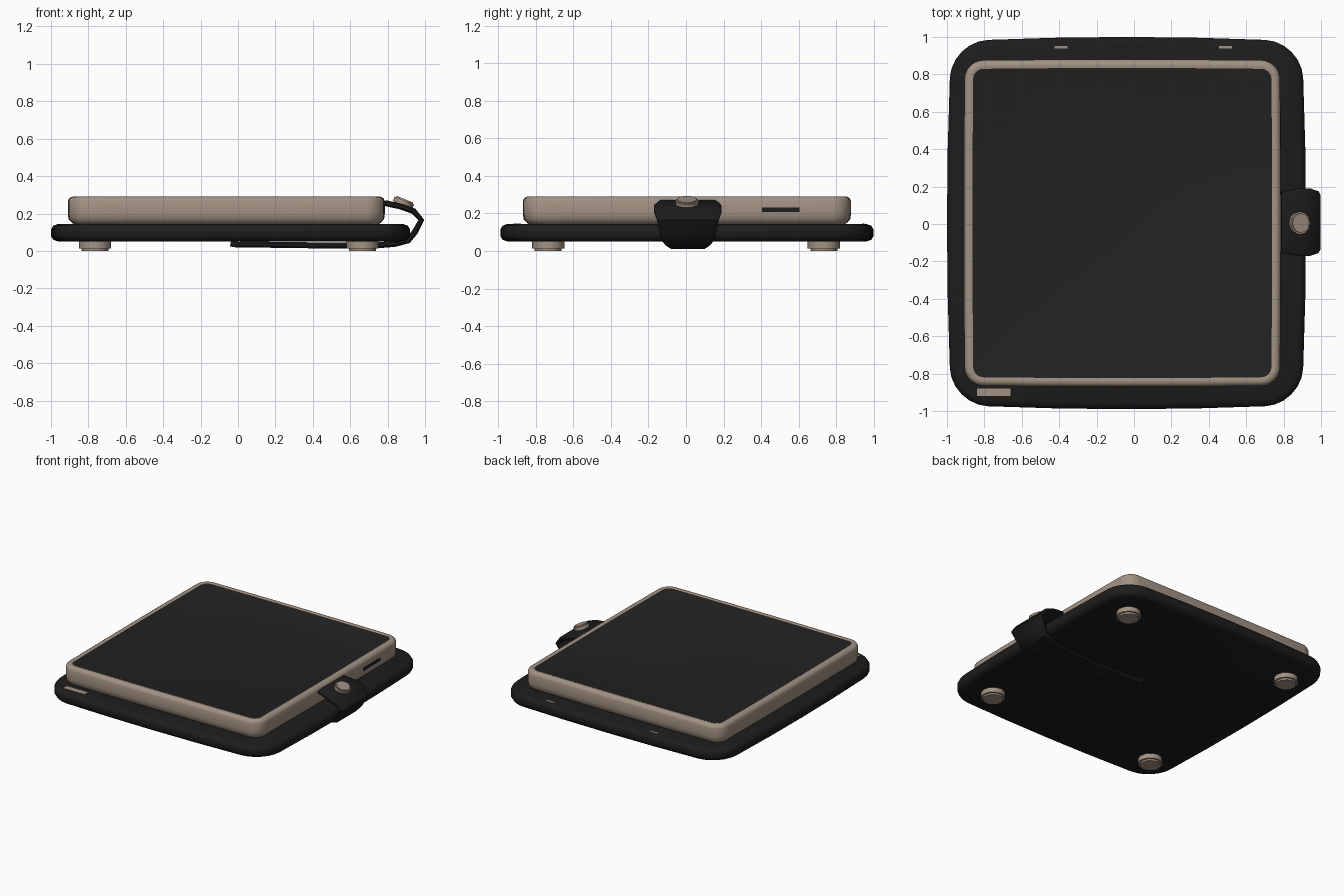
import bpy, bmesh, math
from mathutils import Vector

cube = bpy.data.objects.get("Cube")
if cube:
    bpy.data.objects.remove(cube, do_unlink=True)


def material(name, color):
    m = bpy.data.materials.new(name)
    m.use_nodes = True
    m.diffuse_color = (*color, 1)
    bsdf = m.node_tree.nodes["Principled BSDF"]
    bsdf.inputs["Base Color"].default_value = (*color, 1)
    bsdf.inputs["Roughness"].default_value = 0.8
    return m


BLACK = material("black rubber", (0.012, 0.012, 0.012))
PANEL = material("charcoal panel", (0.016, 0.016, 0.016))
BEIGE = material("warm beige", (0.36, 0.285, 0.225))


def finish(name, bm, mats, angle=40):
    bmesh.ops.recalc_face_normals(bm, faces=bm.faces)
    me = bpy.data.meshes.new(name)
    bm.to_mesh(me)
    bm.free()
    for m in mats:
        me.materials.append(m)
    ob = bpy.data.objects.new(name, me)
    bpy.context.collection.objects.link(ob)
    bpy.ops.object.select_all(action='DESELECT')
    ob.select_set(True)
    bpy.context.view_layer.objects.active = ob
    bpy.ops.object.shade_smooth_by_angle(angle=math.radians(angle))
    return ob


def outline(cx, cy, hx, hy, r, bulge, inset):
    """Rounded rectangle whose sides bow outward a little."""
    hx, hy, r = hx - inset, hy - inset, max(r - inset, 0.02)
    pts = []
    steps = 6
    for k, (sx, sy) in enumerate([(1, 1), (-1, 1), (-1, -1), (1, -1)]):
        for i in range(steps + 1):
            a = math.pi / 2 * (k + i / steps)
            pts.append((sx * (hx - r) + r * math.cos(a), sy * (hy - r) + r * math.sin(a)))
        # midpoints carry the bow along each side
        nx, ny = [(-1, 1), (-1, -1), (1, -1), (1, 1)][k]
        for t in (0.25, 0.5, 0.75):
            x0, y0 = pts[-1]
            a = math.pi / 2 * (k + 1)
            ex, ey = nx * (hx - r) + r * math.cos(a), ny * (hy - r) + r * math.sin(a)
            if t == 0.25:
                start = (x0, y0)
            pts.append((start[0] + (ex - start[0]) * t, start[1] + (ey - start[1]) * t))
    return [(cx + x * (1 - bulge * (y / hy) ** 2), cy + y * (1 - bulge * (x / hx) ** 2))
            for x, y in pts]


def slab(name, shape, profile, mats, cap_index=0):
    """Loft the outline through (inset, height) steps and cap both ends."""
    bm = bmesh.new()
    rings = [[bm.verts.new((x, y, z)) for x, y in outline(*shape, inset)]
             for inset, z in profile]
    n = len(rings[0])
    for a, b in zip(rings, rings[1:]):
        for i in range(n):
            j = (i + 1) % n
            bm.faces.new((a[i], a[j], b[j], b[i]))
    bm.faces.new(rings[0])
    bm.faces.new(rings[-1]).material_index = cap_index
    return finish(name, bm, mats)


# Base tray
slab("base_tray", (-0.04, 0.005, 0.96, 0.995, 0.2, 0.025),
     [(0.04, 0.05), (0.012, 0.06), (0, 0.08), (0, 0.115), (0.012, 0.135), (0.04, 0.145)],
     [BLACK])

# Upper body with dark top panel
slab("upper_body", (-0.0625, 0.005, 0.8475, 0.875, 0.1, 0.006),
     [(0.045, 0.135), (0.02, 0.152), (0.004, 0.17), (0, 0.2), (0, 0.265),
      (0.006, 0.28), (0.018, 0.289), (0.035, 0.291), (0.046, 0.287)],
     [BEIGE, PANEL], 1)


def disc(name, loc, r, h, mat, sides=12, tilt=0, sy=1):
    bm = bmesh.new()
    bmesh.ops.create_cone(bm, cap_ends=True, segments=sides,
                          radius1=r, radius2=r, depth=h)
    edges = [e for e in bm.edges if all(abs(abs(v.co.z) - h / 2) < 1e-5 for v in e.verts)
             and abs(e.verts[0].co.z - e.verts[1].co.z) < 1e-5]
    bmesh.ops.bevel(bm, geom=edges, offset=h * 0.2, segments=2, affect='EDGES')
    ob = finish(name, bm, [mat])
    ob.location = loc
    ob.rotation_euler.y = tilt
    ob.scale.y = sy
    return ob


# Four feet
for side, x in (("right", -0.765), ("left", 0.665)):
    for end, y in (("front", -0.735), ("back", 0.735)):
        disc(f"{end}_{side}_foot", (x, y, 0.033), 0.086, 0.066, BEIGE)

# Strap: runs under the tray, wraps round the edge and hooks over the rim
path = [(-0.04, 0.04, 0.05), (0.0, 0.033, 0.1), (0.1, 0.034, 0.07), (0.4, 0.03, 0.075),
        (0.72, 0.028, 0.1), (0.84, 0.038, 0.12), (0.91, 0.056, 0.135), (0.945, 0.1, 0.15),
        (0.98, 0.165, 0.165), (0.94, 0.212, 0.18), (0.87, 0.238, 0.18), (0.785, 0.256, 0.16)]
bm = bmesh.new()
half = 0.016
sections = []
for i, (x, z, w) in enumerate(path):
    a, b = path[max(i - 1, 0)], path[min(i + 1, len(path) - 1)]
    t = Vector((b[0] - a[0], 0, b[1] - a[1])).normalized()
    n = Vector((t.z, 0, -t.x)) * half
    c = Vector((x, 0.01, z))
    sections.append([bm.verts.new(c + Vector((0, u * w, 0)) + n * v) for u, v in
                     ((-0.9, 1), (0.9, 1), (1, 0.4), (1, -0.4), (0.9, -1), (-0.9, -1),
                      (-1, -0.4), (-1, 0.4))])
for a, b in zip(sections, sections[1:]):
    for i in range(8):
        j = (i + 1) % 8
        bm.faces.new((a[i], a[j], b[j], b[i]))
bm.faces.new(sections[0])
bm.faces.new(sections[-1])
finish("strap", bm, [BLACK], 35)

# Snap button on the strap
disc("strap_button", (0.885, 0.005, 0.258), 0.056, 0.04, BEIGE, 12, math.radians(22), 1.1)


def plate(name, loc, size, mat):
    bm = bmesh.new()
    bmesh.ops.create_cube(bm, size=1)
    for v in bm.verts:
        v.co = Vector(a * b + c for a, b, c in zip(v.co, size, loc))
    return finish(name, bm, [mat])


# Side slot and the worn spots on the tray rim
plate("side_slot", (0.784, 0.505, 0.22), (0.006, 0.2, 0.022), BLACK)
plate("worn_spot_front_right", (-0.75, -0.9, 0.144), (0.18, 0.04, 0.006), BEIGE)
for x in (-0.39, 0.49):
    plate("worn_spot_back", (x, 0.945, 0.144), (0.07, 0.015, 0.006), BEIGE)
